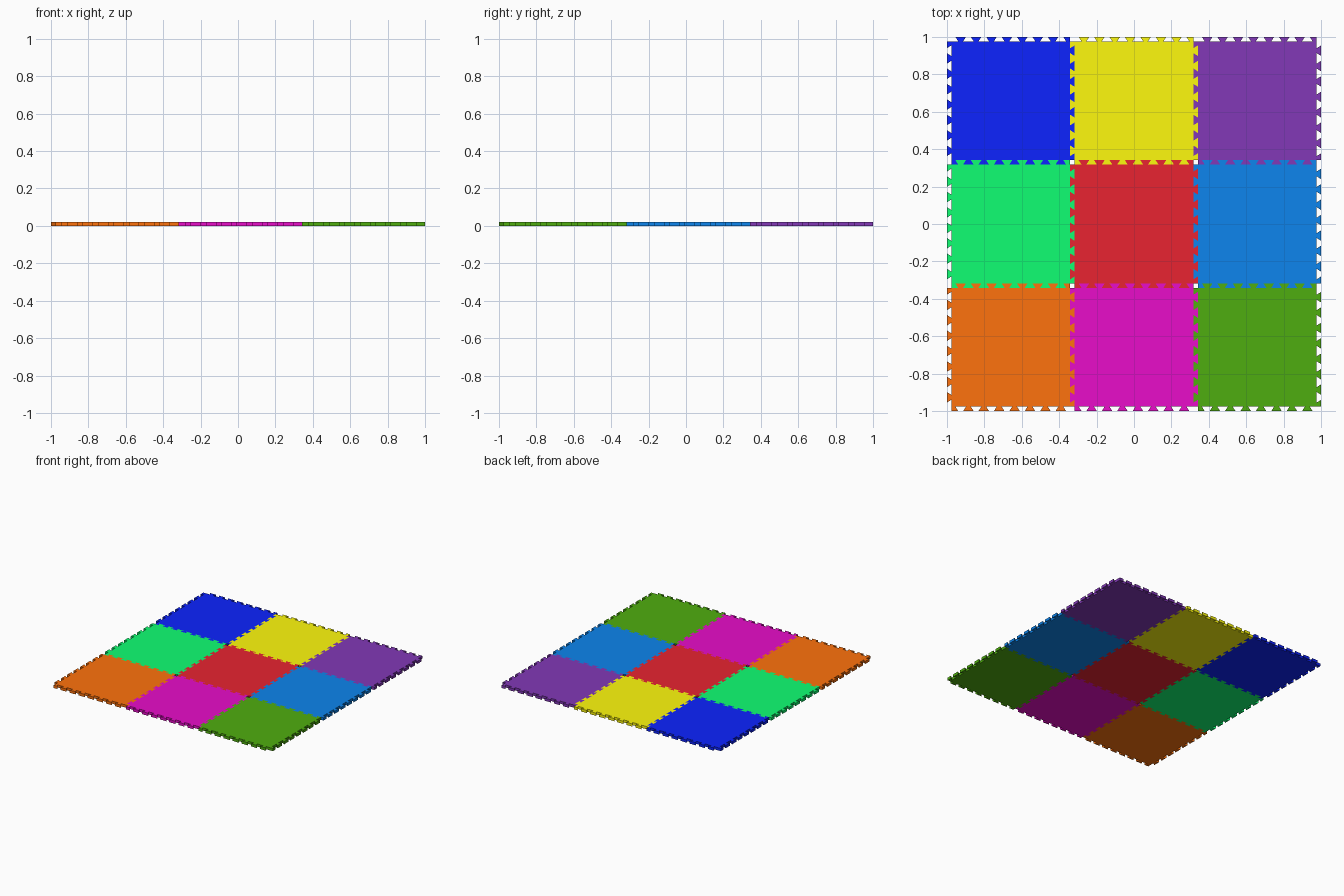
import bpy, bmesh
from mathutils import Matrix, Vector

if "Cube" in bpy.data.objects:
    bpy.data.objects.remove(bpy.data.objects["Cube"])

PITCH, DEPTH, THICK, TEETH = 0.659, 0.023, 0.022, 8
STEP = PITCH / TEETH
BODY = (PITCH - DEPTH) / 2          # half size at the tooth roots
FULL = BODY + DEPTH                 # half size at the tooth tips
TIP, ROOT = STEP * 0.34, STEP * 0.16


def tile_outline():
    """Dovetail-toothed square: one edge, rotated four times."""
    edge = []
    for i in range(TEETH):
        c = PITCH / 2 - (i + 0.25) * STEP
        edge += [(min(c + ROOT, BODY), BODY), (min(c + TIP, BODY), FULL),
                 (c - TIP, FULL), (c - ROOT, BODY)]
    return [Matrix.Rotation(k * 1.5707963268, 2) @ Vector(p)
            for k in range(4) for p in edge]


def linear(c):
    return c / 12.92 if c < 0.04 else ((c + 0.055) / 1.055) ** 2.4


def make_tile(name, col, row, color):
    bm = bmesh.new()
    face = bm.faces.new([bm.verts.new((p.x, p.y, 0)) for p in tile_outline()])
    ext = bmesh.ops.extrude_face_region(bm, geom=[face], use_keep_orig=True)
    top = [v for v in ext["geom"] if isinstance(v, bmesh.types.BMVert)]
    bmesh.ops.translate(bm, verts=top, vec=(0, 0, THICK))
    bmesh.ops.recalc_face_normals(bm, faces=bm.faces)
    mesh = bpy.data.meshes.new(name)
    bm.to_mesh(mesh)
    bm.free()
    ob = bpy.data.objects.new(name, mesh)
    ob.location = (col * PITCH, row * PITCH, 0)
    bpy.context.collection.objects.link(ob)
    mat = bpy.data.materials.new(name + "_foam")
    mat.diffuse_color = (*[linear(c) for c in color], 1)
    mat.use_nodes = True
    mat.node_tree.nodes["Principled BSDF"].inputs["Base Color"].default_value = mat.diffuse_color
    mesh.materials.append(mat)


# Nine interlocking foam tiles, back row first
tiles = [
    ("blue", (0.05, 0.14, 1.0)), ("yellow", (1.0, 0.98, 0.05)), ("purple", (0.51, 0.22, 0.72)),
    ("mint", (0.06, 1.0, 0.45)), ("red", (0.91, 0.14, 0.19)), ("sky", (0.05, 0.52, 0.93)),
    ("orange", (1.0, 0.45, 0.05)), ("magenta", (0.91, 0.05, 0.79)), ("green", (0.31, 0.68, 0.06)),
]
for i, (label, color) in enumerate(tiles):
    make_tile("tile_" + label, i % 3 - 1, 1 - i // 3, color)
